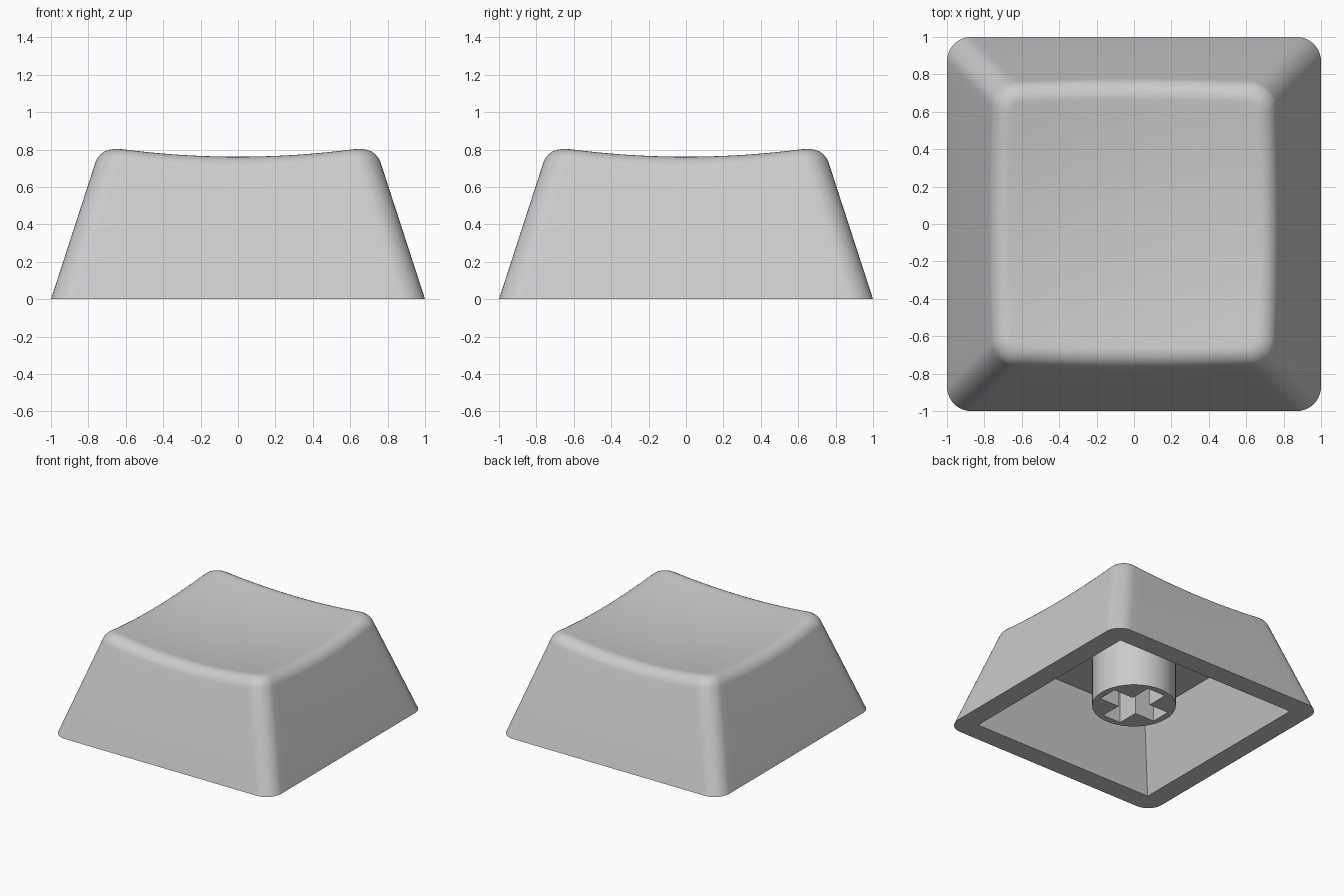
import bpy, bmesh, math
from mathutils import Vector

if "Cube" in bpy.data.objects:
    bpy.data.objects.remove(bpy.data.objects["Cube"])

TAPER = 0.325           # inward lean of the side walls per unit height
RADIUS = 0.13           # vertical corner radius
SETBACK = 0.085         # size of the rounded top rim
CORNER_SEG, EDGE_SEG = 10, 20

grey = bpy.data.materials.new("light grey plastic")
grey.diffuse_color = (0.6, 0.6, 0.6, 1)
grey.use_nodes = True
grey.node_tree.nodes["Principled BSDF"].inputs["Base Color"].default_value = grey.diffuse_color


def dish(x, y):
    """Height of the concave top."""
    return 0.712 + 0.11 * (x * x + y * y)


# Perimeter samples: (corner centre sign, corner direction), blended along edges
samples = []
for k in range(4):
    a0 = k * math.pi / 2
    sign = Vector((math.copysign(1, math.cos(a0 + math.pi / 4)),
                   math.copysign(1, math.sin(a0 + math.pi / 4))))
    nxt = Vector((-sign.y, sign.x))
    for i in range(CORNER_SEG + 1):
        a = a0 + i / CORNER_SEG * math.pi / 2
        samples.append((sign, Vector((math.cos(a), math.sin(a)))))
    a = a0 + math.pi / 2
    for i in range(1, EDGE_SEG):
        samples.append((sign.lerp(nxt, i / EDGE_SEG), Vector((math.cos(a), math.sin(a)))))


def point(s, half, radius):
    return s[0] * (half - radius) + s[1] * radius


def flat_ring(half, radius, z):
    return [Vector((*point(s, half, radius), z)) for s in samples]


def add_rings(bm, rings):
    """Skin consecutive rings with quads and return the last ring."""
    loops = [[bm.verts.new(p) for p in r] for r in rings]
    n = len(samples)
    for a, b in zip(loops, loops[1:]):
        for i in range(n):
            j = (i + 1) % n
            bm.faces.new((a[i], a[j], b[j], b[i]))
    return loops


def finish(bm, name):
    bmesh.ops.remove_doubles(bm, verts=bm.verts, dist=1e-5)
    bmesh.ops.recalc_face_normals(bm, faces=bm.faces)
    me = bpy.data.meshes.new(name)
    bm.to_mesh(me)
    bm.free()
    ob = bpy.data.objects.new(name, me)
    bpy.context.collection.objects.link(ob)
    me.materials.append(grey)
    return ob


def activate(ob):
    bpy.ops.object.select_all(action='DESELECT')
    ob.select_set(True)
    bpy.context.view_layer.objects.active = ob


# Rounded rim: a conic arc from the side wall over to the dish, per sample
columns = []
for s in samples:
    z = 0.76
    for _ in range(20):
        p = point(s, 1 - TAPER * z, RADIUS)
        z = dish(p.x, p.y)
    zs = z - SETBACK * 0.95
    low = Vector((*point(s, 1 - TAPER * zs, RADIUS), zs))
    mid = Vector((p.x, p.y, z))
    p = point(s, 1 - TAPER * z - SETBACK, RADIUS - SETBACK)
    top = Vector((p.x, p.y, dish(p.x, p.y)))
    col, w = [], 0.77
    for i in range(9):
        t = i / 8
        b0, b1, b2 = (1 - t) ** 2, 2 * w * t * (1 - t), t * t
        col.append((low * b0 + mid * b1 + top * b2) / (b0 + b1 + b2))
    # Concave top running in to the middle
    for i in range(1, 12):
        f = 1 - i / 12
        col.append(Vector((top.x * f, top.y * f, dish(top.x * f, top.y * f))))
    columns.append(col)

# Cap shell: ceiling, inner walls, bottom rim, outer walls, rim and dish
bm = bmesh.new()
rings = [flat_ring(0.653, 0, 0.55), flat_ring(0.833, 0, 0), flat_ring(1, RADIUS, 0)]
rings += [list(r) for r in zip(*columns)]
loops = add_rings(bm, rings)
centre = bm.verts.new((0, 0, dish(0, 0)))
ceiling = bm.verts.new((0, 0, 0.55))
for i in range(len(samples)):
    j = (i + 1) % len(samples)
    bm.faces.new((loops[-1][i], loops[-1][j], centre))
    bm.faces.new((loops[0][j], loops[0][i], ceiling))
cap = finish(bm, "cap_shell")

# Stem: round post under the ceiling
bm = bmesh.new()
bmesh.ops.create_cone(bm, cap_ends=True, segments=64, radius1=0.315, radius2=0.315, depth=0.46)
bmesh.ops.translate(bm, verts=bm.verts, vec=(0, 0, 0.11 + 0.23))
stem = finish(bm, "stem")

# Cross-shaped socket cut into the stem
L, W = 0.262, 0.083
arm = [(L, -W), (L, W), (W, W)]
bm = bmesh.new()
outline = []
for k in range(4):
    c, s = round(math.cos(k * math.pi / 2)), round(math.sin(k * math.pi / 2))
    outline += [bm.verts.new((x * c - y * s, x * s + y * c, 0)) for x, y in arm]
face = bm.faces.new(outline)
ext = bmesh.ops.extrude_face_region(bm, geom=[face])
bmesh.ops.translate(bm, vec=(0, 0, 0.53),
                    verts=[v for v in ext["geom"] if isinstance(v, bmesh.types.BMVert)])
cutter = finish(bm, "socket_cutter")
cutter.hide_render = True

activate(stem)
mod = stem.modifiers.new("socket", 'BOOLEAN')
mod.operation = 'DIFFERENCE'
mod.solver = 'EXACT'
mod.object = cutter
bpy.ops.object.modifier_apply(modifier=mod.name)
bpy.data.objects.remove(cutter)

for ob in (cap, stem):
    activate(ob)
    bpy.ops.object.shade_smooth_by_angle(angle=math.radians(30))
